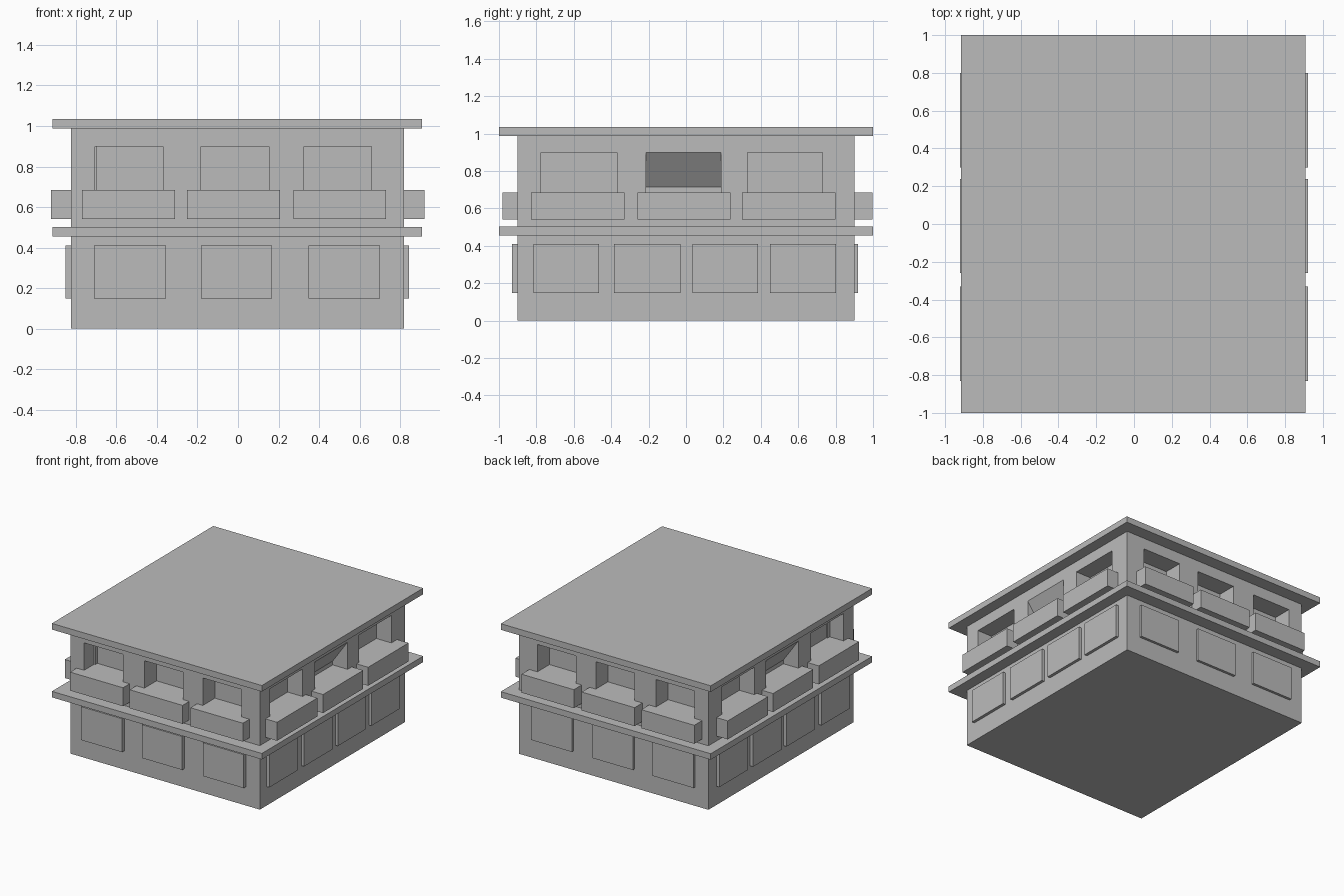
import bpy
import bmesh

if "Cube" in bpy.data.objects:
    bpy.data.objects.remove(bpy.data.objects["Cube"], do_unlink=True)

grey = bpy.data.materials.new("plain_grey")
grey.use_nodes = True
grey.diffuse_color = (0.5, 0.5, 0.5, 1)
grey.node_tree.nodes["Principled BSDF"].inputs["Base Color"].default_value = (0.5, 0.5, 0.5, 1)


def add_box(bm, x, y, z):
    """Add a box from (low, high) ranges and return its vertices."""
    verts = bmesh.ops.create_cube(bm, size=1)["verts"]
    for v in verts:
        v.co = [r[0] if c < 0 else r[1] for c, r in zip(v.co, (x, y, z))]
    return verts


def finish(bm, name):
    mesh = bpy.data.meshes.new(name)
    bm.to_mesh(mesh)
    bm.free()
    mesh.materials.append(grey)
    obj = bpy.data.objects.new(name, mesh)
    bpy.context.collection.objects.link(obj)
    return obj


def box(name, x, y, z):
    bm = bmesh.new()
    add_box(bm, x, y, z)
    return finish(bm, name)


def span(a, b):
    return (min(a, b), max(a, b))


# Wall faces in x and y
LEFT, RIGHT, FRONT, BACK = 0.82, -0.825, -0.9, 0.9

# Main block and the two overhanging slabs
body = box("building_body", (RIGHT, LEFT), (FRONT, BACK), (0, 0.99))
box("roof_slab", (-0.915, 0.907), (-1, 1), (0.987, 1.035))
box("floor_slab", (-0.915, 0.907), (-1, 1), (0.455, 0.502))

# Window recesses
cut = bmesh.new()
SILL, HEAD = 0.685, 0.9
for x in ((-0.705, -0.37), (-0.182, 0.153), (0.325, 0.66)):
    for wall, s in ((FRONT, -1), (BACK, 1)):
        add_box(cut, x, span(wall + s * 0.1, wall - s * 0.15), (SILL, HEAD))
for i, y in enumerate(((-0.775, -0.37), (-0.215, 0.188), (0.33, 0.73))):
    for wall, s in ((RIGHT, -1), (LEFT, 1)):
        back = wall - s * 0.13
        verts = add_box(cut, y=y, z=(SILL, HEAD), x=span(wall, back))
        for v in verts:
            inner = abs(v.co.x - back) < 0.001
            # The middle side windows have a sloping head
            if i == 1 and inner and v.co.z > 0.8:
                v.co.z = 0.715
            if not inner:
                v.co.x += s * 0.001
cutter = finish(cut, "window_cutter")
cutter.hide_render = True
mod = body.modifiers.new("windows", "BOOLEAN")
mod.operation = "DIFFERENCE"
mod.solver = "EXACT"
mod.object = cutter
bpy.context.view_layer.update()
carved = bpy.data.meshes.new_from_object(
    body.evaluated_get(bpy.context.evaluated_depsgraph_get()))
body.modifiers.clear()
body.data = carved
bpy.data.objects.remove(cutter, do_unlink=True)

# Balconies below the upper windows
BALCONY = (0.54, 0.685)
for x in ((-0.77, -0.31), (-0.252, 0.207), (0.275, 0.73)):
    box("front_balcony", x, (-0.982, FRONT + 0.02), BALCONY)
    box("back_balcony", x, (BACK - 0.02, 0.997), BALCONY)
for y in ((-0.83, -0.33), (-0.26, 0.238), (0.3, 0.8)):
    box("right_balcony", (-0.922, RIGHT + 0.02), y, BALCONY)
    box("left_balcony", (LEFT - 0.02, 0.92), y, BALCONY)

# Raised panels on the lower storey
PANEL = (0.148, 0.41)
for x in ((-0.71, -0.355), (-0.183, 0.167), (0.347, 0.7)):
    box("front_panel", x, (-0.93, FRONT + 0.02), PANEL)
    box("back_panel", x, (BACK - 0.02, 0.92), PANEL)
for y in ((-0.815, -0.465), (-0.385, -0.03), (0.035, 0.385), (0.45, 0.803)):
    box("right_panel", (-0.852, RIGHT + 0.02), y, PANEL)
    box("left_panel", (LEFT - 0.02, 0.843), y, PANEL)
